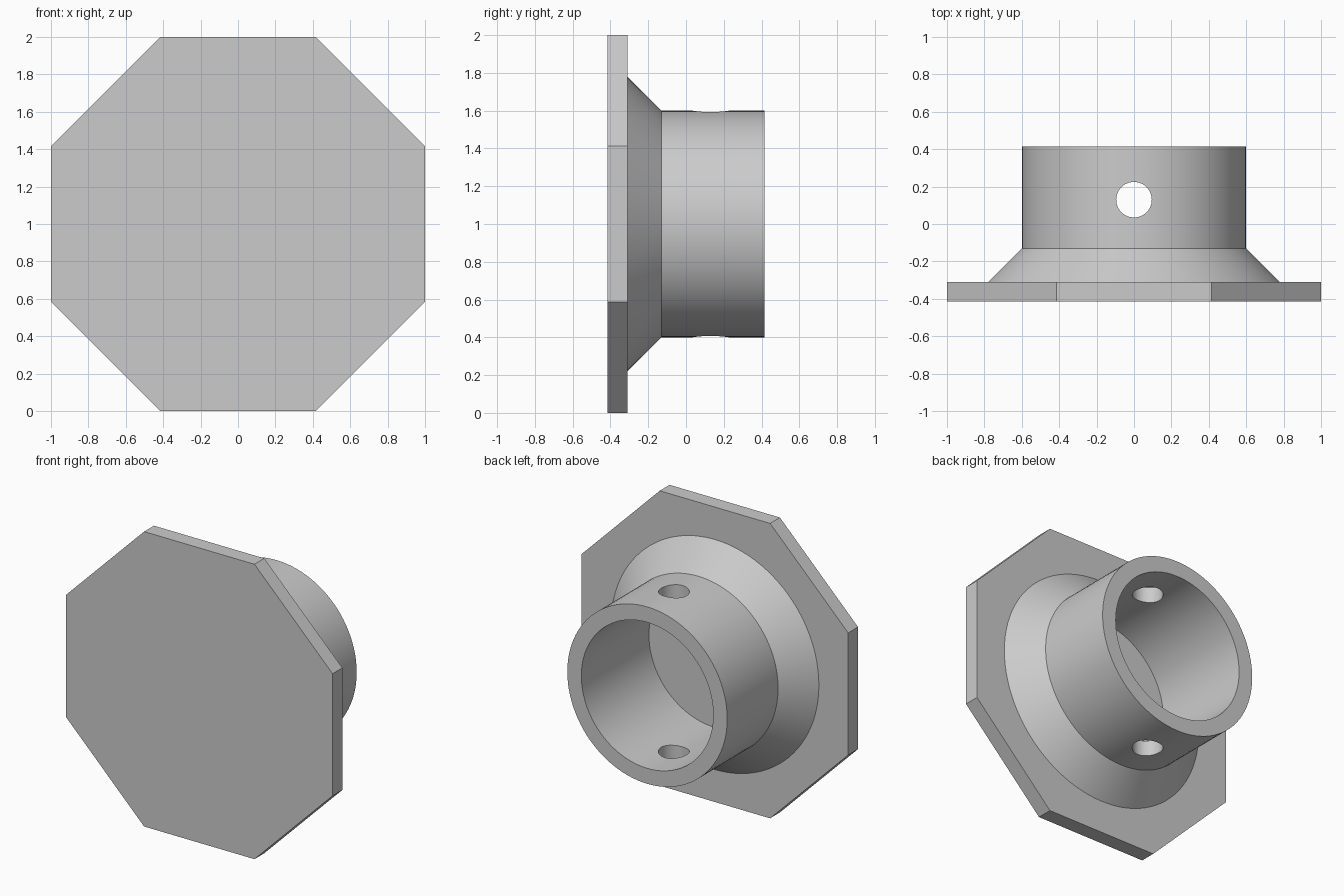
import bpy, bmesh, math
from mathutils import Matrix, Vector

cube = bpy.data.objects.get("Cube")
if cube:
    bpy.data.objects.remove(cube, do_unlink=True)

CENTRE_Z = 1.0
FRONT, SEAT, NECK, RIM = -0.415, -0.31, -0.13, 0.415
SEGMENTS = 96

grey = bpy.data.materials.new("plain_grey")
grey.use_nodes = True
grey.diffuse_color = (0.6, 0.6, 0.6, 1)
grey.node_tree.nodes["Principled BSDF"].inputs["Base Color"].default_value = (0.6, 0.6, 0.6, 1)


def add_object(name, bm):
    bmesh.ops.recalc_face_normals(bm, faces=bm.faces)
    mesh = bpy.data.meshes.new(name)
    bm.to_mesh(mesh)
    bm.free()
    mesh.materials.append(grey)
    obj = bpy.data.objects.new(name, mesh)
    bpy.context.collection.objects.link(obj)
    return obj


def cylinder(name, sides, radius, depth, matrix):
    bm = bmesh.new()
    bmesh.ops.create_cone(bm, cap_ends=True, segments=sides, radius1=radius,
                          radius2=radius, depth=depth, matrix=matrix)
    return add_object(name, bm)


def lathe(name, profile):
    """Revolve a closed (radius, y) outline about the y axis."""
    bm = bmesh.new()
    rings = []
    for i in range(SEGMENTS):
        a = math.tau * i / SEGMENTS
        rings.append([bm.verts.new((r * math.cos(a), y, CENTRE_Z + r * math.sin(a)))
                      for r, y in profile])
    for i, ring in enumerate(rings):
        following = rings[(i + 1) % SEGMENTS]
        for j in range(len(profile)):
            k = (j + 1) % len(profile)
            bm.faces.new((ring[j], ring[k], following[k], following[j]))
    return add_object(name, bm)


# Octagonal flange plate, flat sides up, down, left and right
turn = Matrix.Rotation(math.pi / 2, 4, "X") @ Matrix.Rotation(math.pi / 8, 4, "Z")
place = Matrix.Translation((0, (FRONT + SEAT) / 2, CENTRE_Z))
cylinder("flange_plate", 8, 1 / math.cos(math.pi / 8), SEAT - FRONT, place @ turn)

# Hollow sleeve with a flared foot
sleeve = lathe("flared_sleeve", [(0.495, SEAT), (0.78, SEAT), (0.6, NECK),
                                 (0.6, RIM), (0.495, RIM)])

# Cross hole through the top and bottom of the sleeve
drill = cylinder("cross_hole_cutter", 48, 0.095, 3,
                 Matrix.Translation((0, 0.13, CENTRE_Z)))
drill.hide_render = True
cut = sleeve.modifiers.new("cross_hole", "BOOLEAN")
cut.operation = "DIFFERENCE"
cut.solver = "EXACT"
cut.object = drill
bpy.context.view_layer.update()
drilled = bpy.data.meshes.new_from_object(
    sleeve.evaluated_get(bpy.context.evaluated_depsgraph_get()))
sleeve.modifiers.clear()
sleeve.data = drilled
bpy.data.objects.remove(drill, do_unlink=True)

# Open the sleeve where it is seated on the plate
bm = bmesh.new()
bm.from_mesh(drilled)
seated = [f for f in bm.faces if all(abs(v.co.y - SEAT) < 0.001 for v in f.verts)]
bmesh.ops.delete(bm, geom=seated, context="FACES")
bm.to_mesh(drilled)
bm.free()

# Smooth the round walls, keep the edges crisp
bpy.ops.object.select_all(action="DESELECT")
sleeve.select_set(True)
bpy.context.view_layer.objects.active = sleeve
bpy.ops.object.shade_smooth_by_angle(angle=math.radians(30))
